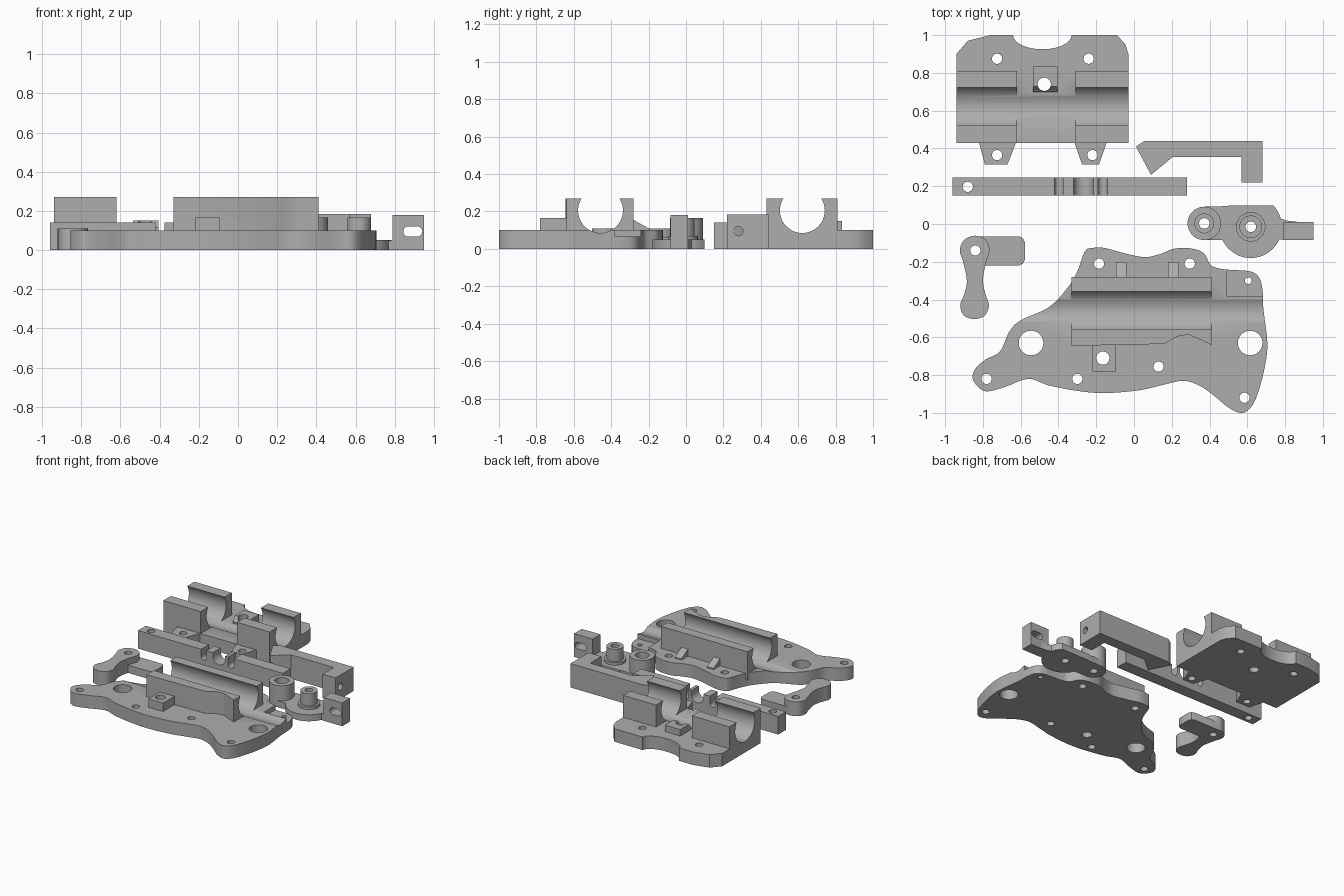
import bpy, bmesh, math
from mathutils import Vector, Matrix

cube = bpy.data.objects.get("Cube")
if cube:
    bpy.data.objects.remove(cube)

GREY = (0.42, 0.42, 0.42, 1)
mat = bpy.data.materials.new("plain grey")
mat.use_nodes = True
mat.diffuse_color = GREY
mat.node_tree.nodes["Principled BSDF"].inputs["Base Color"].default_value = GREY

PLATE = 0.1        # plate thickness
TOP = 0.27         # clamp height
AXIS_Z, BORE = 0.205, 0.12


def add(name, bm):
    bmesh.ops.recalc_face_normals(bm, faces=bm.faces)
    mesh = bpy.data.meshes.new(name)
    bm.to_mesh(mesh)
    bm.free()
    mesh.materials.append(mat)
    obj = bpy.data.objects.new(name, mesh)
    bpy.context.collection.objects.link(obj)
    return obj


def prism(name, outline, low, high):
    bm = bmesh.new()
    face = bm.faces.new([bm.verts.new((x, y, low)) for x, y in outline])
    made = bmesh.ops.extrude_face_region(bm, geom=[face])["geom"]
    tops = [v for v in made if isinstance(v, bmesh.types.BMVert)]
    bmesh.ops.translate(bm, verts=tops, vec=(0, 0, high - low))
    return add(name, bm)


def box(name, x0, x1, y0, y1, low, high):
    return prism(name, [(x0, y0), (x1, y0), (x1, y1), (x0, y1)], low, high)


def rod(name, centre, radius, length, axis="Z"):
    turn = {"X": Matrix.Rotation(math.pi / 2, 4, "Y"),
            "Y": Matrix.Rotation(math.pi / 2, 4, "X"), "Z": Matrix()}[axis]
    bm = bmesh.new()
    bmesh.ops.create_cone(bm, cap_ends=True, segments=48, radius1=radius, radius2=radius,
                          depth=length, matrix=Matrix.Translation(centre) @ turn)
    return add(name, bm)


def post(name, x, y, radius, low, high):
    return rod(name, (x, y, (low + high) / 2), radius, high - low)


def combine(obj, others, operation):
    for other in others:
        mod = obj.modifiers.new("shape", "BOOLEAN")
        mod.operation, mod.object, mod.solver = operation, other, "EXACT"
        bpy.context.view_layer.objects.active = obj
        bpy.ops.object.modifier_apply(modifier=mod.name)
        bpy.data.objects.remove(other)


def drill(obj, spots, radius):
    combine(obj, [post("cutter", x, y, radius, -1, 1) for x, y in spots], "DIFFERENCE")


def bore(obj, y):
    combine(obj, [rod("cutter", (0, y, AXIS_Z), BORE, 3, "X")], "DIFFERENCE")


def flowing(points, steps=6):
    """Closed smooth outline through the points."""
    pts = [Vector(p) for p in points]
    out = []
    for i in range(len(pts)):
        a, b, c, d = (pts[(i + k) % len(pts)] for k in (-1, 0, 1, 2))
        for s in range(steps):
            t = s / steps
            out.append((b * 2 + (c - a) * t + (a * 2 - b * 5 + c * 4 - d) * t ** 2
                        + (b * 3 - a - c * 3 + d) * t ** 3) / 2)
    return out


def finish(obj):
    bpy.ops.object.select_all(action="DESELECT")
    obj.select_set(True)
    bpy.context.view_layer.objects.active = obj
    bpy.ops.object.shade_smooth_by_angle(angle=math.radians(30))


# Front plate with its long clamp, square boss and two wedge pegs
front = prism("front_plate", flowing([
    (-.26, -.145), (-.3, -.25), (-.35, -.335), (-.45, -.44), (-.6, -.51), (-.66, -.57),
    (-.71, -.675), (-.79, -.72), (-.845, -.775), (-.85, -.83), (-.79, -.885), (-.69, -.865),
    (-.56, -.82), (-.45, -.855), (-.29, -.885), (-.15, -.895), (.03, -.88), (.16, -.85),
    (.26, -.83), (.345, -.855), (.425, -.91), (.505, -.975), (.575, -1), (.63, -.955),
    (.67, -.85), (.7, -.715), (.705, -.61), (.685, -.45), (.68, -.345), (.66, -.28),
    (.61, -.25), (.48, -.24), (.41, -.22), (.37, -.155), (.305, -.13), (.215, -.13),
    (.135, -.16), (.055, -.175), (-.05, -.155), (-.155, -.127), (-.22, -.127)]), 0, PLATE)
clamp = prism("clamp", [(-.33, -.28), (-.33, -.645), (.16, -.635), (.23, -.595), (.29, -.585),
                        (.41, -.64), (.41, -.28)], .05, TOP)
boss = box("boss", -.22, -.095, -.78, -.64, .05, .165)
combine(front, [clamp, boss], "UNION")
for x in (-.095, .18):
    peg = box("peg", x, x + .055, -.29, -.2, .05, .16)
    for v in peg.data.vertices:
        if v.co.y > -.25 and v.co.z > PLATE:
            v.co.z = PLATE + .01
    combine(front, [peg], "UNION")
combine(front, [box("pocket", .49, .8, -.38, -.2, .065, .15)], "DIFFERENCE")
bore(front, -.457)
drill(front, [(-.545, -.63), (.615, -.63)], .065)
drill(front, [(-.185, -.21), (.295, -.21), (-.78, -.82), (-.3, -.82), (.13, -.755),
              (.585, -.92)], .027)
drill(front, [(-.165, -.71)], .035)
drill(front, [(.605, -.3)], .018)

# Rear plate with a pair of clamps, two tabs and a square boss
scoop = [(-.485 + .155 * math.cos(a), 1 - .075 * math.sin(a))
         for a in (math.pi * k / 16 for k in range(17))]
rear = prism("rear_plate", [
    (-.94, .43), (-.82, .43), (-.79, .315), (-.67, .315), (-.625, .43), (-.315, .43),
    (-.275, .315), (-.185, .315), (-.145, .43), (-.03, .43), (-.03, .9), (-.045, .95),
    (-.09, 1)] + scoop + [(-.76, 1), (-.88, .97), (-.94, .9)], 0, PLATE)
combine(rear, [box("clamp", -.94, -.62, .43, .81, .05, TOP),
               box("clamp", -.31, -.03, .43, .81, .05, TOP),
               box("boss", -.535, -.405, .7, .835, .05, .15)], "UNION")
bore(rear, .622)
drill(rear, [(-.725, .875), (-.24, .875), (-.725, .365), (-.22, .365)], .027)
drill(rear, [(-.475, .74)], .035)

# Straight bar with three round-bottomed notches
bar = box("notched_bar", -.96, .28, .15, .245, 0, .14)
for x0, x1 in ((-.42, -.375), (-.32, -.215), (-.19, -.14)):
    r = (x1 - x0) / 2
    floor = .06 + r
    combine(bar, [rod("cutter", (x0 + r, .2, floor), r, .3, "Y"),
                  box("cutter", x0, x1, 0, .4, floor, .3)], "DIFFERENCE")
drill(bar, [(-.88, .197)], .027)

# Hooked arm with a cross-drilled leg
arm = prism("hooked_arm", [(.01, .41), (.055, .44), (.68, .44), (.68, .22), (.57, .22),
                           (.57, .355), (.205, .355), (.09, .26)], 0, .185)
combine(arm, [rod("cutter", (.62, .28, .095), .025, .4, "X")], "DIFFERENCE")

# Small crank: thick waisted link and a thin side arm
crank = prism("crank", flowing([
    (-.84, -.062), (-.9, -.085), (-.922, -.14), (-.905, -.2), (-.885, -.3), (-.9, -.375),
    (-.92, -.43), (-.9, -.485), (-.845, -.503), (-.79, -.485), (-.768, -.43), (-.785, -.375),
    (-.8, -.3), (-.785, -.21), (-.765, -.14), (-.785, -.085)]), 0, .11)
side = prism("side_arm", [(-.84, -.22), (-.61, -.22), (-.588, -.21), (-.578, -.19),
                          (-.578, -.095), (-.588, -.075), (-.61, -.065), (-.84, -.065)], 0, .06)
combine(crank, [side], "UNION")
drill(crank, [(-.84, -.14)], .027)

# Pivot lever: flat body, two hollow posts and an upright slotted tab
HUB, RING = (.618, -.015), (.372, .003)
lever = prism("pivot_lever", [
    (.372, -.085), (.47, -.085), (.62, -.085), (.82, -.08), (.86, -.08), (.86, .012),
    (.81, .018), (.76, .035), (.71, .07), (.66, .092), (.61, .097), (.372, .092)], 0, .05)
combine(lever, [post("disc", *HUB, .165, 0, .0502),
                post("collar", *HUB, .078, .01, .07),
                post("hub", *HUB, .06, .02, .165),
                post("ring", *RING, .0885, -.0, .166),
                box("tab", .79, .95, -.084, .011, 0, .18)], "UNION")
top_half = box("cutter", .45, .79, .098, .3, -.1, .3)
slot = [rod("cutter", (x, 0, .095), .026, .4, "Y") for x in (.87, .915)]
combine(lever, [top_half] + slot + [box("cutter", .87, .915, -.2, .2, .069, .121),
                                    post("cutter", *RING, .05, .12, .3)], "DIFFERENCE")
drill(lever, [HUB, RING], .028)

for part in (front, rear, bar, arm, crank, lever):
    finish(part)
